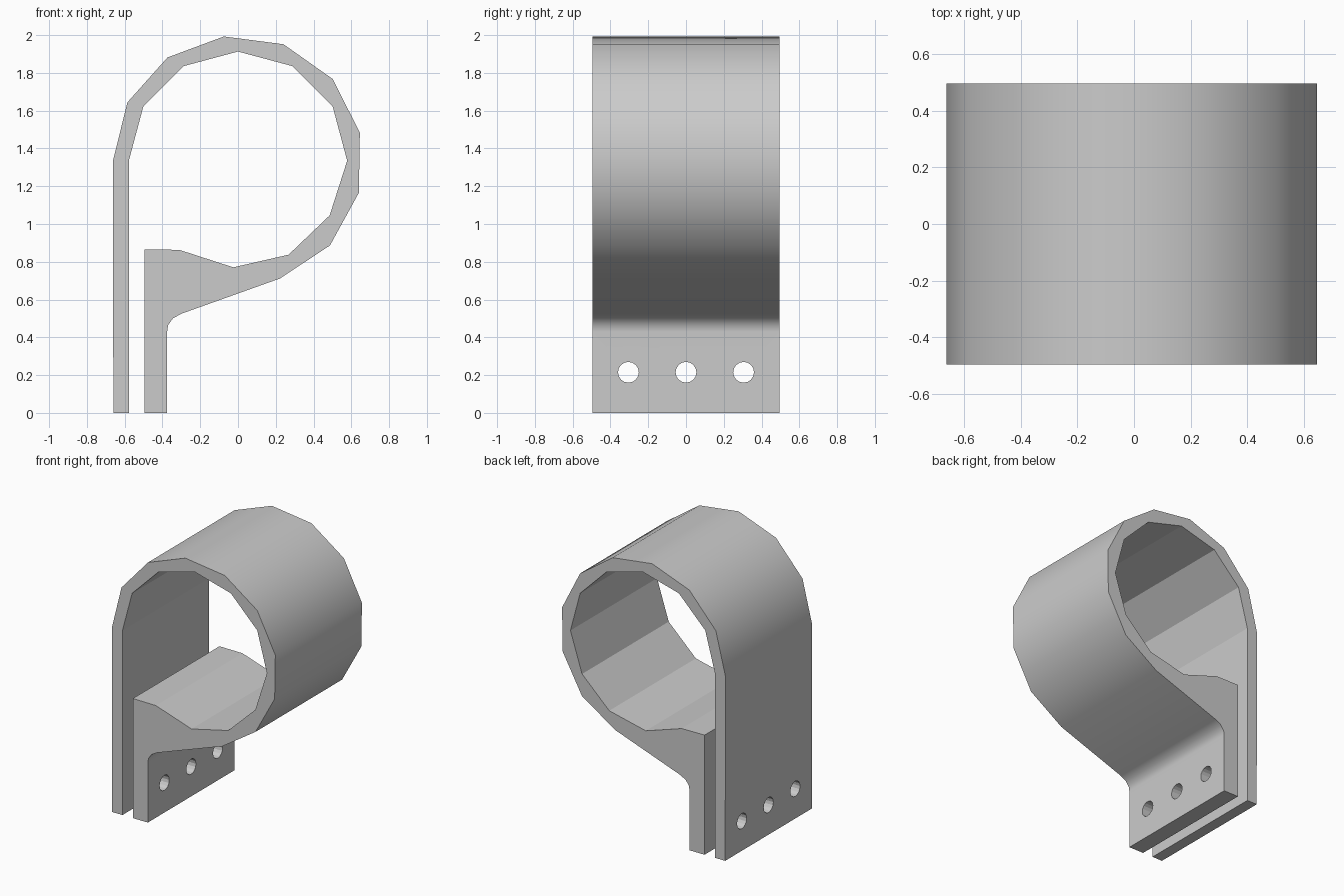
import bpy
import bmesh
from math import cos, sin, radians

cube = bpy.data.objects.get("Cube")
if cube:
    bpy.data.objects.remove(cube, do_unlink=True)

HALF_WIDTH = 0.495
CENTRE_Z = 1.335

grey = bpy.data.materials.new("plain grey")
grey.use_nodes = True
colour = (0.6, 0.6, 0.6, 1)
grey.diffuse_color = colour
grey.node_tree.nodes["Principled BSDF"].inputs["Base Color"].default_value = colour


def arc(radius, start, end, steps):
    """Points along an arc about the axis of the clamp ring."""
    angles = [radians(start + (end - start) * i / steps) for i in range(steps + 1)]
    return [(radius * cos(a), CENTRE_Z + radius * sin(a)) for a in angles]


# Outer contour: long strap, round loop, filleted neck and short tab
outer = [(-0.66, 0)] + arc(0.662, 180, -70.5, 9)
outer += [(-0.3, 0.525), (-0.345, 0.5), (-0.37, 0.465), (-0.375, 0.43), (-0.375, 0)]

# Inner contour: gap side of the tab, saddle, bore and strap inside
inner = [(-0.495, 0), (-0.495, 0.865)]
inner += arc(0.565, -123.4, 0, 4)[:-1] + arc(0.578, 0, 180, 6) + [(-0.578, 0)]
profile = outer + inner

# Extrude the contour along the bore axis
bm = bmesh.new()
front = [bm.verts.new((x, -HALF_WIDTH, z)) for x, z in profile]
back = [bm.verts.new((x, HALF_WIDTH, z)) for x, z in profile]
bm.faces.new(front)
bm.faces.new(list(reversed(back)))
count = len(profile)
for i in range(count):
    j = (i + 1) % count
    side = bm.faces.new((front[j], front[i], back[i], back[j]))
    # Only the outside wall of the clamp is rounded
    side.smooth = i < len(outer) - 1
bmesh.ops.recalc_face_normals(bm, faces=bm.faces)
for edge in bm.edges:
    both_smooth = all(f.smooth for f in edge.link_faces)
    edge.smooth = both_smooth and edge.calc_face_angle() < radians(40)
mesh = bpy.data.meshes.new("pipe_clamp")
bm.to_mesh(mesh)
bm.free()
mesh.materials.append(grey)
clamp = bpy.data.objects.new("pipe_clamp", mesh)
bpy.context.collection.objects.link(clamp)

# Bolt holes through the strap and the tab
for y in (-0.305, 0, 0.305):
    bpy.ops.mesh.primitive_cylinder_add(
        vertices=16, radius=0.055, depth=0.6,
        location=(-0.52, y, 0.215), rotation=(0, radians(90), 0))
    cutter = bpy.context.object
    cutter.name = "bolt_hole_cutter"
    cutter.data.materials.append(grey)
    cutter.hide_render = True
    cutter.hide_set(True)
    cut = clamp.modifiers.new("bolt_hole", 'BOOLEAN')
    cut.operation = 'DIFFERENCE'
    cut.solver = 'EXACT'
    cut.object = cutter

# Keep the broad flat walls evenly shaded beside the curve
weighted = clamp.modifiers.new("even_shading", 'WEIGHTED_NORMAL')
weighted.keep_sharp = True
